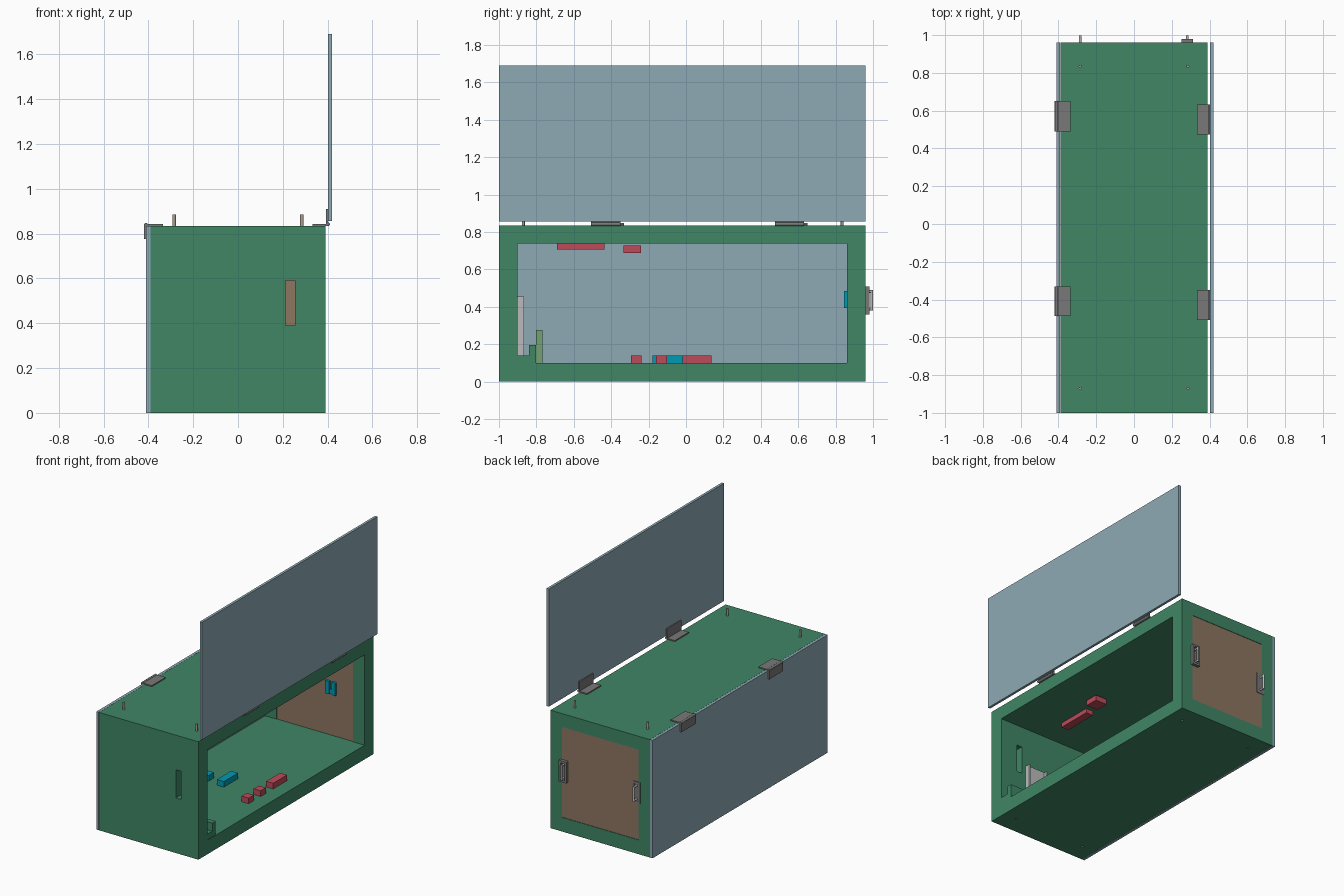
import bpy, bmesh, math
from mathutils import Matrix, Vector

if "Cube" in bpy.data.objects:
    bpy.data.objects.remove(bpy.data.objects["Cube"])


def mat(name, r, g, b):
    m = bpy.data.materials.new(name)
    m.diffuse_color = (r, g, b, 1)
    m.use_nodes = True
    m.node_tree.nodes["Principled BSDF"].inputs["Base Color"].default_value = m.diffuse_color
    return m


GREEN = mat("green", 0.05, 0.24, 0.13)
GLASS = mat("blue_grey", 0.27, 0.40, 0.46)
WOOD = mat("brown", 0.27, 0.18, 0.12)
RED = mat("red", 0.50, 0.07, 0.10)
CYAN = mat("cyan", 0.0, 0.32, 0.44)
LEAF = mat("light_green", 0.17, 0.36, 0.16)
METAL = mat("metal", 0.19, 0.19, 0.19)
STEEL = mat("light_metal", 0.5, 0.5, 0.5)
PEG = mat("peg", 0.40, 0.34, 0.28)


def finish(name, bm, material):
    me = bpy.data.meshes.new(name)
    bm.to_mesh(me)
    bm.free()
    if material:
        me.materials.append(material)
    ob = bpy.data.objects.new(name, me)
    bpy.context.collection.objects.link(ob)
    return ob


def box(name, x, y, z, material=None):
    """Box from (min, max) ranges."""
    bm = bmesh.new()
    bmesh.ops.create_cube(bm, size=1)
    for v in bm.verts:
        v.co = Vector([r[0] + (c + 0.5) * (r[1] - r[0]) for r, c in zip((x, y, z), v.co)])
    return finish(name, bm, material)


def rod(name, a, b, radius, material=None, sides=16):
    """Cylinder between two points."""
    a, b = Vector(a), Vector(b)
    d = b - a
    bm = bmesh.new()
    turn = Vector((0, 0, 1)).rotation_difference(d).to_matrix().to_4x4()
    bmesh.ops.create_cone(bm, cap_ends=True, segments=sides, radius1=radius, radius2=radius,
                          depth=d.length, matrix=Matrix.Translation((a + b) / 2) @ turn)
    for f in bm.faces:
        f.smooth = len(f.verts) == 4
    for e in bm.edges:
        e.smooth = all(len(f.verts) == 4 for f in e.link_faces)
    return finish(name, bm, material)


def cut(target, cutters):
    for c in cutters:
        c.hide_render = True
        m = target.modifiers.new("cut", 'BOOLEAN')
        m.operation, m.solver, m.object = 'DIFFERENCE', 'EXACT', c
    dg = bpy.context.evaluated_depsgraph_get()
    me = bpy.data.meshes.new_from_object(target.evaluated_get(dg))
    target.modifiers.clear()
    target.data = me
    for c in cutters:
        bpy.data.objects.remove(c)


# Case body: open on both long sides, with a back opening and a front slot
PEGS = [(sx * 0.285, y) for sx in (-1, 1) for y in (-0.87, 0.835)]
case = box("case_body", (-0.39, 0.39), (-1, 0.96), (0, 0.835), GREEN)
cut(case, [
    box("cavity_cutter", (-0.5, 0.5), (-0.9, 0.86), (0.1, 0.74)),
    box("back_cutter", (-0.3, 0.3), (0.8, 1.1), (0.1, 0.74)),
    box("slot_cutter", (0.213, 0.255), (-1.1, -0.85), (0.39, 0.59)),
] + [rod("hole_cutter", (x, y, -0.05), (x, y, 0.055), 0.009) for x, y in PEGS])

# Back panel and stacking pegs
box("back_panel", (-0.299, 0.299), (0.862, 0.958), (0.101, 0.739), WOOD)
for x, y in PEGS:
    rod("stacking_peg", (x, y, 0.80), (x, y, 0.885), 0.008, PEG)

# Side doors: left closed, right swung open upwards
box("closed_door", (-0.41, -0.391), (-1, 0.96), (0, 0.835), GLASS)
box("open_door", (0.402, 0.42), (-1, 0.96), (0.857, 1.69), GLASS)

# Hinges on the closed door
for y in ((0.49, 0.65), (-0.487, -0.332)):
    box("closed_hinge_top_leaf", (-0.405, -0.335), y, (0.835, 0.843), METAL)
    box("closed_hinge_side_leaf", (-0.42, -0.41), y, (0.777, 0.837), METAL)
    rod("closed_hinge_pin", (-0.41, y[0], 0.839), (-0.41, y[1], 0.839), 0.009, METAL)

# Hinges on the open door
for y in ((0.475, 0.632), (-0.507, -0.35)):
    box("open_hinge_top_leaf", (0.333, 0.40), y, (0.835, 0.843), METAL)
    box("open_hinge_side_leaf", (0.392, 0.401), y, (0.843, 0.91), METAL)
    rod("open_hinge_pin", (0.401, y[0], 0.842), (0.401, y[1], 0.842), 0.009, METAL)

# Back pull handles: framed plate with a round bar (left plate is nearly flush)
for x, depth in ((-0.285, 0.962), (0.282, 0.98)):
    y = (0.95, depth)
    for s in (-1, 1):
        box("handle_frame_side", sorted((x + s * 0.017, x + s * 0.03)), y, (0.36, 0.51), METAL)
        zc = 0.435 + s * 0.0675
        box("handle_frame_end", (x - 0.017, x + 0.017), y, (zc - 0.0075, zc + 0.0075), METAL)
        zb = 0.435 + s * 0.047
        rod("handle_post", (x, 0.955, zb), (x, 0.993, zb), 0.007, STEEL)
    box("handle_back_plate", (x - 0.017, x + 0.017), (0.95, 0.961), (0.375, 0.495), METAL)
    rod("handle_bar", (x, 0.993, 0.381), (x, 0.993, 0.489), 0.007, STEEL)

# Cyan latch on the inside of the back panel
for x in (0.105, 0.155):
    box("inner_latch_prong", (x - 0.015, x + 0.015), (0.845, 0.87), (0.395, 0.485), CYAN)
box("inner_latch_bridge", (0.10, 0.16), (0.85, 0.868), (0.40, 0.43), CYAN)

# Floor blocks
for y in ((-0.295, -0.237), (-0.16, -0.102), (-0.02, 0.135)):
    box("red_floor_block", (0.235, 0.29), y, (0.1, 0.14), RED)
box("cyan_long_block", (-0.04, 0.015), (-0.18, -0.02), (0.1, 0.14), CYAN)
box("cyan_short_block", (-0.17, -0.117), (-0.16, -0.102), (0.1, 0.14), CYAN)

# Ceiling blocks
box("ceiling_strip", (-0.01, 0.047), (-0.69, -0.435), (0.708, 0.741), RED)
box("ceiling_lamp", (0.035, 0.127), (-0.335, -0.24), (0.688, 0.727), RED)

# Stepped floor ledge with a board against it
box("ledge_low_step", (-0.389, 0.387), (-0.901, -0.839), (0.099, 0.14), GREEN)
box("ledge_high_step", (-0.389, 0.387), (-0.84, -0.803), (0.099, 0.197), GREEN)
box("ledge_board", (-0.15, 0.15), (-0.803, -0.767), (0.1, 0.275), LEAF)

# Upright channel bracket on the front wall
box("bracket_plate", (0.02, 0.18), (-0.9, -0.885), (0.14, 0.455), STEEL)
for x in (0.02, 0.168):
    box("bracket_flange", (x, x + 0.012), (-0.89, -0.865), (0.14, 0.455), STEEL)
